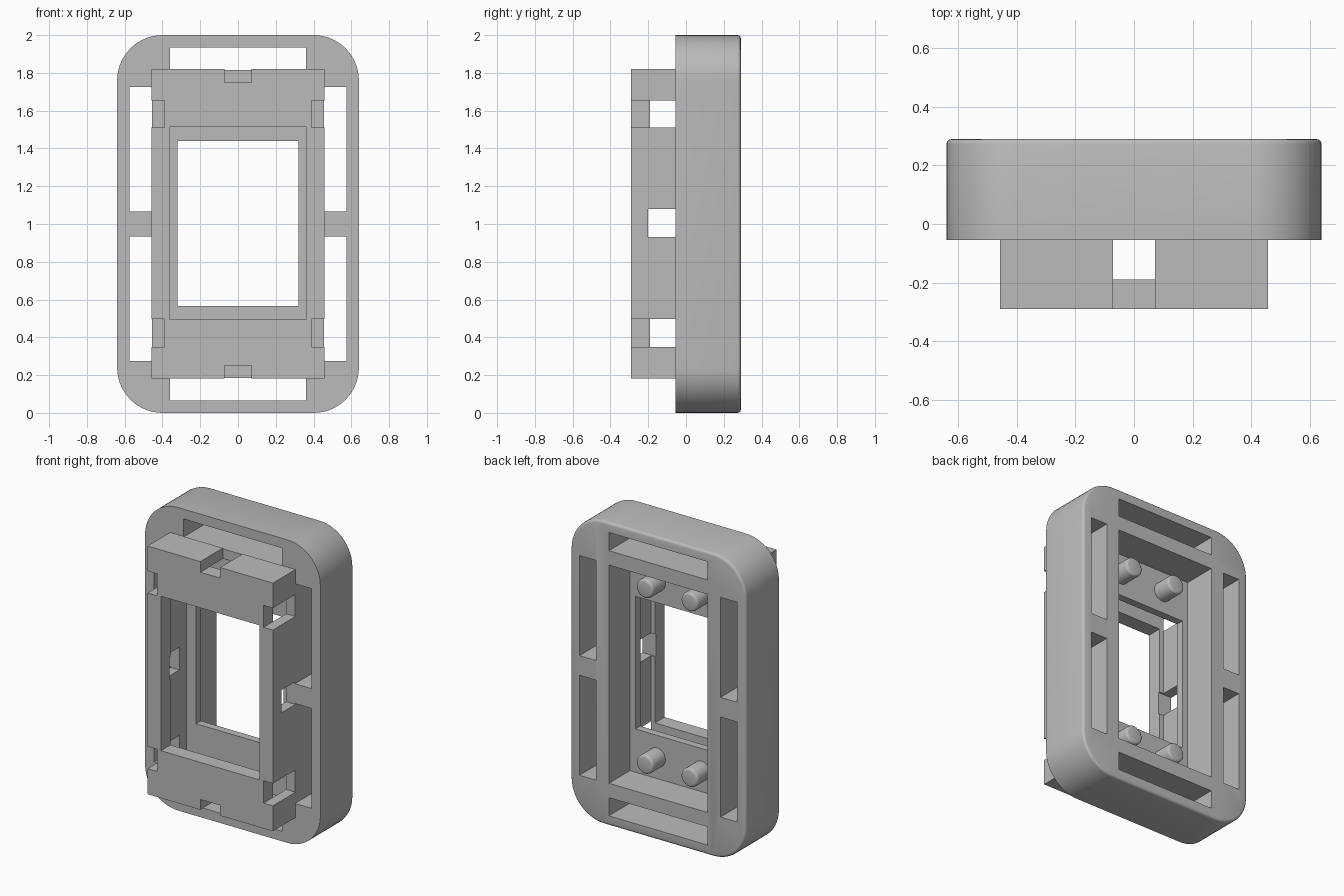
import bpy, bmesh, math
from mathutils import Matrix

if "Cube" in bpy.data.objects:
    bpy.data.objects.remove(bpy.data.objects["Cube"], do_unlink=True)

grey = bpy.data.materials.new("plain_grey")
grey.use_nodes = True
COLOUR = (0.5, 0.5, 0.5, 1)
grey.diffuse_color = COLOUR
grey.node_tree.nodes["Principled BSDF"].inputs["Base Color"].default_value = COLOUR


def finish(name, bm):
    bmesh.ops.recalc_face_normals(bm, faces=bm.faces)
    mesh = bpy.data.meshes.new(name)
    bm.to_mesh(mesh)
    bm.free()
    mesh.materials.append(grey)
    ob = bpy.data.objects.new(name, mesh)
    bpy.context.collection.objects.link(ob)
    return ob


def box(name, x, y, z):
    """Box from (low, high) ranges."""
    bm = bmesh.new()
    bmesh.ops.create_cube(bm, size=1)
    for v in bm.verts:
        for i, (lo, hi) in enumerate((x, y, z)):
            v.co[i] = hi if v.co[i] > 0 else lo
    return finish(name, bm)


def select_only(ob):
    bpy.ops.object.select_all(action='DESELECT')
    ob.select_set(True)
    bpy.context.view_layer.objects.active = ob


def carve(ob, ranges):
    """Cut a list of boxes out of an object."""
    for r in ranges:
        cutter = box("cutter", *r)
        cutter.hide_render = True
        select_only(ob)
        mod = ob.modifiers.new("cut", 'BOOLEAN')
        mod.operation = 'DIFFERENCE'
        mod.solver = 'EXACT'
        mod.object = cutter
        bpy.ops.object.modifier_apply(modifier=mod.name)
        bpy.data.objects.remove(cutter, do_unlink=True)


def smooth(ob):
    select_only(ob)
    bpy.ops.object.shade_smooth_by_angle(angle=math.radians(35))


def mirror_z(r):
    return (2 - r[1], 2 - r[0])


FRONT, FACE, BACK = -0.29, -0.055, 0.29
HALF_W, RADIUS, STEPS = 0.64, 0.24, 14

# Rounded outer frame, with a softened back rim
bm = bmesh.new()
outline = []
corners = [(1, 1, 0), (-1, 1, 90), (-1, -1, 180), (1, -1, 270)]
for sx, sz, start in corners:
    for i in range(STEPS + 1):
        a = math.radians(start + 90 * i / STEPS)
        outline.append(bm.verts.new((sx * (HALF_W - RADIUS) + RADIUS * math.cos(a), FACE,
                                     1 + sz * (1 - RADIUS) + RADIUS * math.sin(a))))
base = bm.faces.new(outline)
ext = bmesh.ops.extrude_face_region(bm, geom=[base], use_keep_orig=True)
for v in [g for g in ext["geom"] if isinstance(g, bmesh.types.BMVert)]:
    v.co.y = BACK
rim = [e for e in bm.edges if all(v.co.y > BACK - 0.001 for v in e.verts)]
bmesh.ops.bevel(bm, geom=rim, offset=0.017, segments=3, profile=0.5, affect='EDGES')
frame = finish("outer_frame", bm)

# Openings: side and end slots, front hollow, back pocket, window
through = (-0.2, 0.4)
cuts = []
for z in ((0.275, 0.935), mirror_z((0.275, 0.935))):
    cuts += [((0.455, 0.575), through, z), ((-0.575, -0.455), through, z)]
for z in ((0.065, 0.185), mirror_z((0.065, 0.185))):
    cuts.append(((-0.36, 0.36), through, z))
cuts += [((-0.39, 0.39), (-0.2, 0.02), (0.25, 1.75)),
         ((-0.36, 0.36), (0.07, 0.4), (0.28, 1.72)),
         ((-0.32, 0.32), through, (0.565, 1.44))]
carve(frame, cuts)
smooth(frame)

# Front housing: hollow shell with a framed opening
housing = box("front_housing", (-0.458, 0.458), (FRONT, FACE), (0.182, 1.82))
cuts = [((-0.39, 0.39), (-0.19, 0.1), (0.25, 1.75)),
        ((-0.36, 0.36), (-0.4, 0.1), (0.495, 1.515))]
# Clip notches on the sides, top and bottom, plus a side hole at mid height
deep = (-0.4, 0.1)
for x in ((0.39, 0.6), (-0.6, -0.39)):
    for z in ((0.35, 0.497), (1.51, 1.655)):
        cuts.append((x, deep, z))
for z in ((0.1, 0.25), (1.75, 1.9)):
    cuts.append(((-0.072, 0.072), deep, z))
for x in ((0.35, 0.6), (-0.6, -0.35)):
    cuts.append((x, (-0.2, 0.1), (0.93, 1.08)))
carve(housing, cuts)

# Four round pegs in the back pocket
for side, x in (("right", -0.163), ("left", 0.163)):
    for level, z in (("lower", 0.42), ("upper", 1.58)):
        bm = bmesh.new()
        place = Matrix.Translation((x, 0.135, z)) @ Matrix.Rotation(math.pi / 2, 4, 'X')
        bmesh.ops.create_cone(bm, cap_ends=True, segments=32, radius1=0.062,
                              radius2=0.062, depth=0.13, matrix=place)
        tip = [e for e in bm.edges if all(v.co.y > 0.19 for v in e.verts)]
        bmesh.ops.bevel(bm, geom=tip, offset=0.015, segments=3, profile=0.5, affect='EDGES')
        smooth(finish(f"{level}_{side}_peg", bm))
